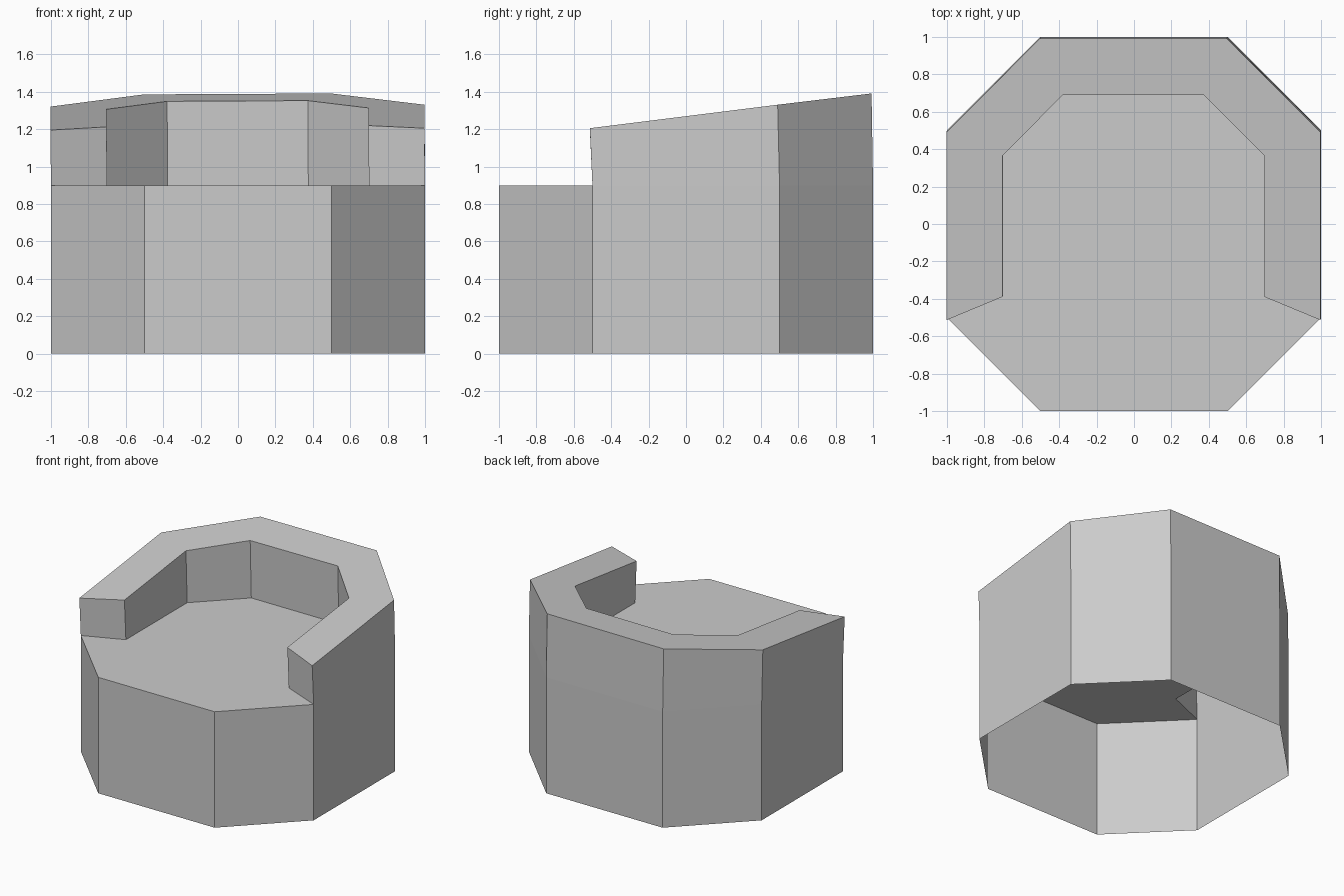
import bpy
import bmesh

# Remove the default cube
cube = bpy.data.objects.get("Cube")
if cube:
    bpy.data.objects.remove(cube, do_unlink=True)

SEAT_Z = 0.9

# One upholstery colour
grey = bpy.data.materials.new("plain_grey")
grey.use_nodes = True
colour = (0.6, 0.6, 0.6, 1)
grey.diffuse_color = colour
grey.node_tree.nodes["Principled BSDF"].inputs["Base Color"].default_value = colour


def horseshoe(half, cut):
    """Outline from the left arm tip, round the back, to the right arm tip."""
    left = [(half, -cut), (half, cut), (cut, half)]
    return left + [(-x, y) for x, y in reversed(left)]


def lean(x, y):
    """Point on the sloping rim above a seat-level point, leaning forward."""
    y2 = y - 0.012 + 0.004 * y
    return (x - 0.003, y2, 1.2 + 0.125 * (y2 + 0.515) + 0.005 * x)


bm = bmesh.new()


def ring(points, z=None):
    return [bm.verts.new(lean(x, y) if z is None else (x, y, z)) for x, y in points]


def skin(a, b):
    """Quads between two matching rows of vertices."""
    for i in range(len(a) - 1):
        bm.faces.new((a[i], a[i + 1], b[i + 1], b[i]))


outer = horseshoe(1.0, 0.5)
inner = horseshoe(0.7, 0.376)
front = [(-0.5, -1.0), (0.5, -1.0)]

base = ring(outer + front, 0)
seat_edge = ring(outer + front, SEAT_Z)
outer_rim = ring(outer)
inner_rim = ring(inner)
inner_foot = ring(inner, SEAT_Z)
arms = len(outer)

# Base wall, open underneath
skin(base + base[:1], seat_edge + seat_edge[:1])
# Backrest and arms: outside, sloping rim, inside
skin(seat_edge[:arms], outer_rim)
skin(outer_rim, inner_rim)
skin(inner_rim, inner_foot)
# Arm front ends
for i in (0, arms - 1):
    bm.faces.new((seat_edge[i], outer_rim[i], inner_rim[i], inner_foot[i]))
# Seat sheet, bounded by the inner wall and the front edge
bm.faces.new(inner_foot + seat_edge[arms - 1:] + seat_edge[:1])

bmesh.ops.recalc_face_normals(bm, faces=bm.faces)
mesh = bpy.data.meshes.new("tub_chair")
bm.to_mesh(mesh)
bm.free()
mesh.materials.append(grey)
chair = bpy.data.objects.new("tub_chair", mesh)
bpy.context.collection.objects.link(chair)
